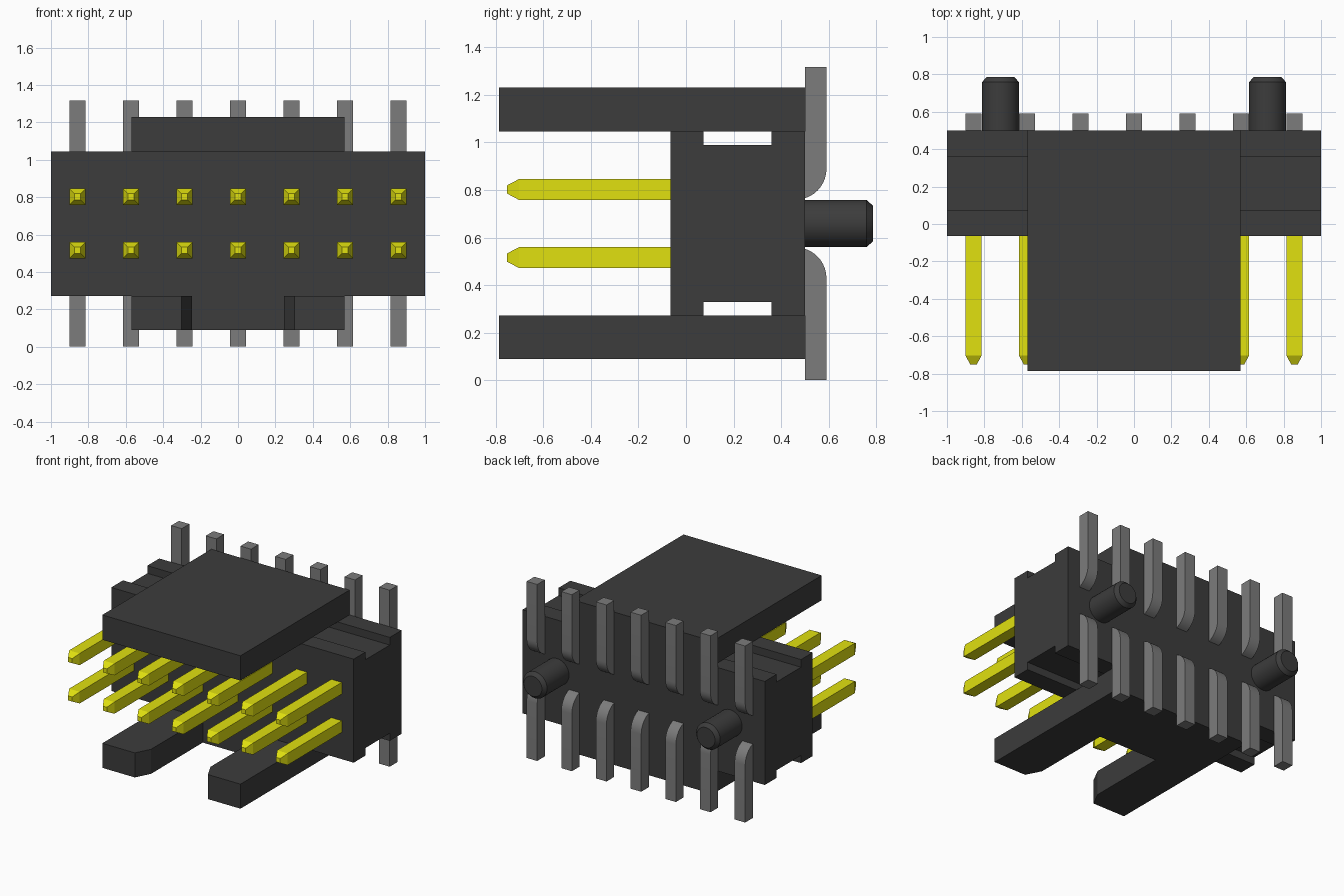
import bpy, bmesh, math

if "Cube" in bpy.data.objects:
    bpy.data.objects.remove(bpy.data.objects["Cube"])


def material(name, rgb):
    m = bpy.data.materials.new(name)
    m.diffuse_color = (*rgb, 1)
    m.use_nodes = True
    m.node_tree.nodes["Principled BSDF"].inputs["Base Color"].default_value = m.diffuse_color
    return m


DARK = material("dark_plastic", (0.045, 0.045, 0.045))
GREY = material("grey_metal", (0.2, 0.2, 0.2))
GOLD = material("gold_metal", (0.75, 0.75, 0.005))
PITCH, MID_Z, BACK, FACE = 0.286, 0.659, 0.5, -0.065


def finish(name, bm, mat):
    bmesh.ops.recalc_face_normals(bm, faces=bm.faces[:])
    mesh = bpy.data.meshes.new(name)
    bm.to_mesh(mesh)
    bm.free()
    mesh.materials.append(mat)
    ob = bpy.data.objects.new(name, mesh)
    bpy.context.collection.objects.link(ob)
    return ob


def loft(name, rings, mat):
    """Skin a list of equal-length point rings and cap both ends."""
    bm = bmesh.new()
    rows = [[bm.verts.new(p) for p in r] for r in rings]
    n = len(rows[0])
    for a, b in zip(rows, rows[1:]):
        for i in range(n):
            j = (i + 1) % n
            bm.faces.new((a[i], a[j], b[j], b[i]))
    bm.faces.new(rows[0])
    bm.faces.new(rows[-1])
    return finish(name, bm, mat)


def extrude_x(name, yz, x0, x1, mat):
    return loft(name, [[(x, y, z) for y, z in yz] for x in (x0, x1)], mat)


def extrude_z(name, xy, z0, z1, mat):
    return loft(name, [[(x, y, z) for x, y in xy] for z in (z0, z1)], mat)


def smooth(ob):
    bpy.ops.object.select_all(action='DESELECT')
    bpy.context.view_layer.objects.active = ob
    ob.select_set(True)
    bpy.ops.object.shade_smooth_by_angle(angle=math.radians(30))


# Housing with a shallow groove along its top and bottom
B, T, D = 0.273, 1.045, 0.057
extrude_x("housing", [
    (FACE, B), (0.073, B), (0.073, B + D), (0.36, B + D), (0.36, B), (BACK, B),
    (BACK, T), (0.36, T), (0.36, T - D), (0.073, T - D), (0.073, T), (FACE, T),
], -1, 1, DARK)

# Top guide plate, and forked bottom plate with chamfered slot mouth
W, F = 0.57, -0.785
extrude_z("top_guide", [(-W, F), (W, F), (W, BACK), (-W, BACK)], T, 1.23, DARK)
half = [(0.245, FACE), (0.245, F + 0.11), (0.302, F), (W, F), (W, BACK)]
extrude_z("bottom_guide", half + [(-x, y) for x, y in reversed(half)], 0.09, B, DARK)

# Locating pegs with chamfered ends
for side, x in (("left", -0.714), ("right", 0.714)):
    rings = [[(x + r * math.cos(a), y, MID_Z + r * math.sin(a))
              for a in (2 * math.pi * i / 32 for i in range(32))]
             for y, r in ((BACK - 0.02, 0.099), (0.758, 0.099), (0.785, 0.075))]
    smooth(loft(side + "_peg", rings, DARK))

# Solder tail profile: rounded bend, then a straight leg along the back
R = 0.13
start = math.acos((BACK - 0.46) / R)
tail = [(0.46 + R * math.cos(a), 0.23 - R * math.sin(a))
        for a in (start * (1 - i / 8) for i in range(9))]
tail += [(0.59, 0.658), (BACK, 0.658)]

# Two rows of contacts
H = 0.0435
for col in range(7):
    x = (col - 3) * PITCH
    for row, s in (("upper", 1), ("lower", -1)):
        z = MID_Z + s * 0.143
        rings = [[(x + a * h, y, z + b * h)
                  for a, b in ((-1, -1), (1, -1), (1, 1), (-1, 1))]
                 for y, h in ((FACE + 0.02, H), (-0.702, H), (-0.752, 0.017))]
        loft(f"{row}_contact_{col + 1}", rings, GOLD)
        smooth(extrude_x(f"{row}_tail_{col + 1}",
                         [(y, MID_Z + s * dz) for y, dz in tail],
                         x - H, x + H, GREY))
